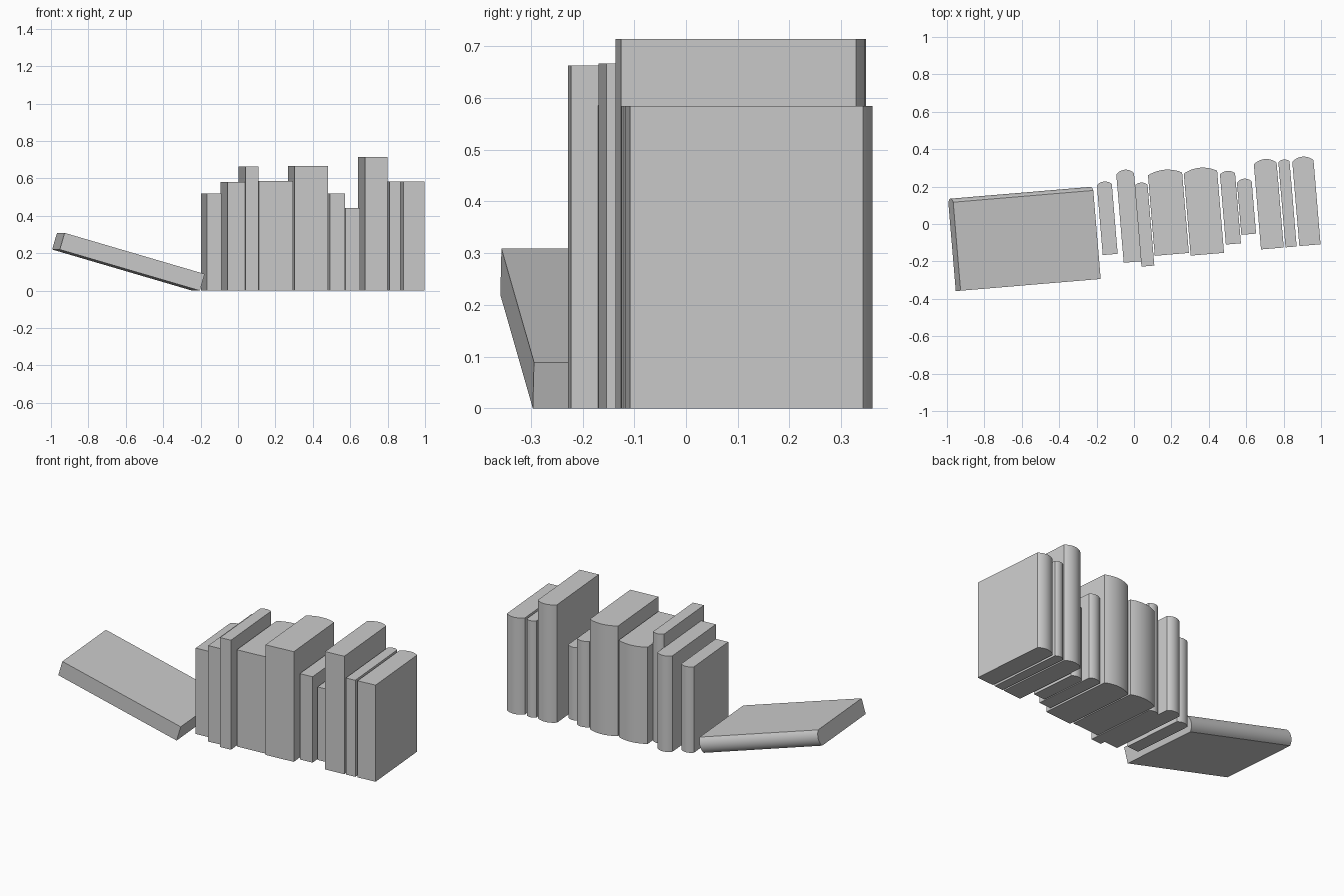
import bpy, bmesh, math
from mathutils import Matrix, Vector

if "Cube" in bpy.data.objects:
    bpy.data.objects.remove(bpy.data.objects["Cube"])

YAW = math.radians(4.8)
U = Vector((math.cos(YAW), math.sin(YAW), 0))    # along the row
V = Vector((-math.sin(YAW), math.cos(YAW), 0))   # towards the spines
Z = Vector((0, 0, 1))


def book(name, width, depth, bulge, height, origin, axes):
    """Block with a rounded spine: local x = thickness, y = depth, z = height."""
    prof = [(0, 0), (width, 0)]
    r = (width * width / 4 + bulge * bulge) / (2 * bulge)
    half = math.asin(width / 2 / r)
    n = 10
    for i in range(n + 1):
        a = half - 2 * half * i / n
        prof.append((width / 2 + r * math.sin(a),
                     depth + bulge - r + r * math.cos(a)))
    bm = bmesh.new()
    face = bm.faces.new([bm.verts.new((x, y, 0)) for x, y in prof])
    ext = bmesh.ops.extrude_face_region(bm, geom=[face])
    top = [v for v in ext["geom"] if isinstance(v, bmesh.types.BMVert)]
    bmesh.ops.translate(bm, verts=top, vec=(0, 0, height))
    bmesh.ops.recalc_face_normals(bm, faces=bm.faces)
    m = Matrix(axes).transposed().to_4x4()
    m.translation = origin
    bmesh.ops.transform(bm, matrix=m, verts=bm.verts)
    mesh = bpy.data.meshes.new(name)
    bm.to_mesh(mesh)
    bm.free()
    ob = bpy.data.objects.new(name, mesh)
    bpy.context.collection.objects.link(ob)
    bpy.context.view_layer.objects.active = ob
    ob.select_set(True)
    bpy.ops.object.shade_smooth_by_angle(angle=math.radians(14))
    ob.select_set(False)


# Standing books: front-left x, front-left y, thickness, depth, spine bulge, height
row = [
    (-0.167, -0.166, 0.080, 0.375, 0.016, 0.520),
    (-0.055, -0.207, 0.095, 0.473, 0.022, 0.581),
    (0.040, -0.228, 0.069, 0.434, 0.014, 0.663),
    (0.111, -0.170, 0.183, 0.432, 0.022, 0.586),
    (0.303, -0.169, 0.179, 0.440, 0.024, 0.667),
    (0.491, -0.110, 0.081, 0.376, 0.016, 0.520),
    (0.574, -0.058, 0.079, 0.280, 0.018, 0.442),
    (0.679, -0.136, 0.122, 0.456, 0.024, 0.714),
    (0.810, -0.125, 0.060, 0.457, 0.012, 0.585),
    (0.884, -0.118, 0.114, 0.452, 0.023, 0.585),
]
for i, (x, y, w, d, b, h) in enumerate(row, 1):
    book(f"standing_book_{i}", w, d, b, h, Vector((x, y, 0)), (U, V, Z))

# Fallen book, tilted up at its outer end
T = math.radians(16.3)
length_dir = -U * math.cos(T) + Z * math.sin(T)
normal = Z * math.cos(T) + U * math.sin(T)
book("fallen_book", 0.093, 0.475, 0.02, 0.783,
     Vector((-0.204, -0.296, 0)), (normal, V, length_dir))
